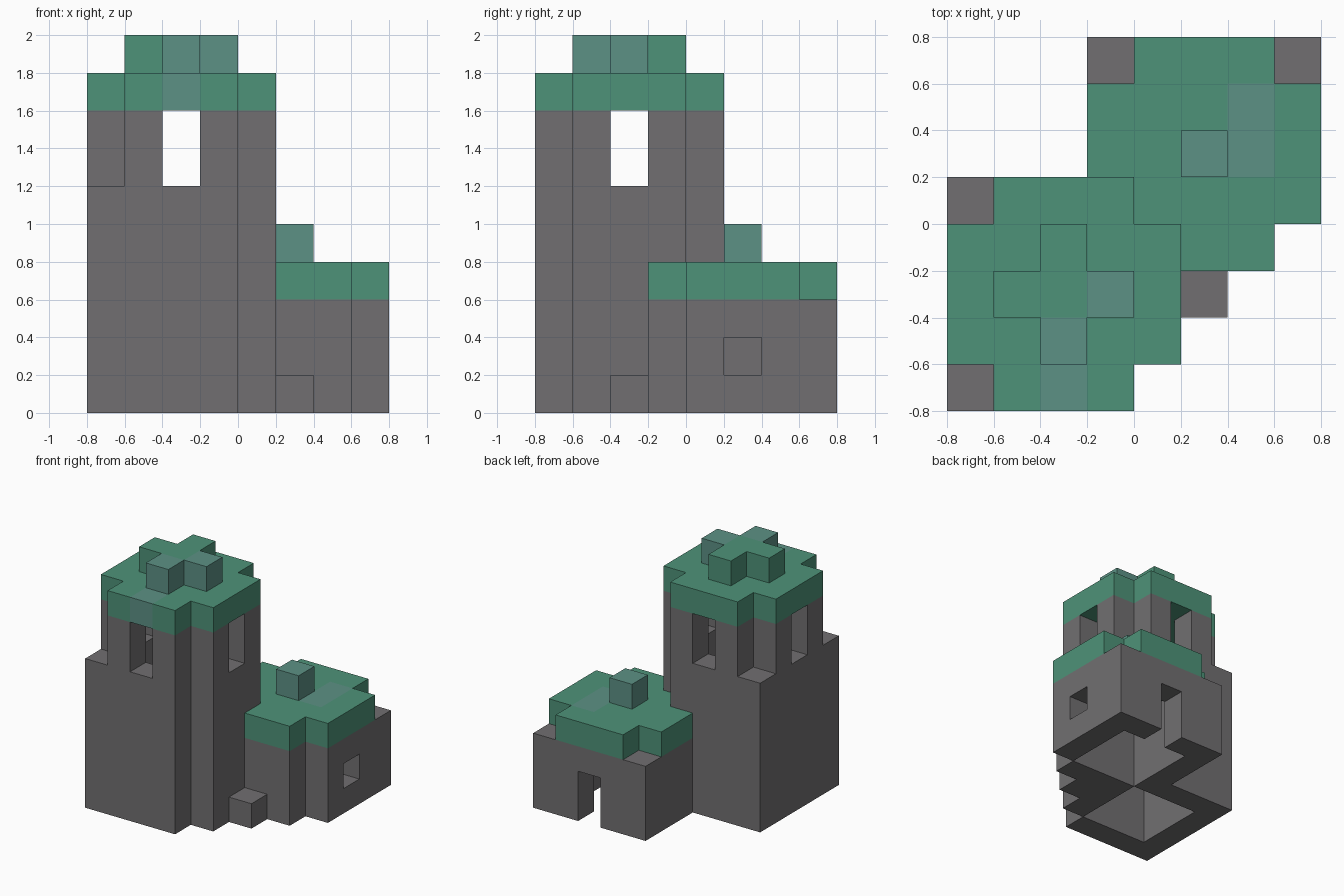
import bpy
import bmesh
from itertools import product
from mathutils import Vector

CELL = 0.2                      # edge of one building block
ORIGIN = Vector((-0.8, -0.8, 0))

if "Cube" in bpy.data.objects:
    bpy.data.objects.remove(bpy.data.objects["Cube"], do_unlink=True)


def material(name, rgb):
    m = bpy.data.materials.new(name)
    m.use_nodes = True
    m.diffuse_color = (*rgb, 1)
    m.node_tree.nodes["Principled BSDF"].inputs["Base Color"].default_value = (*rgb, 1)
    return m


STONE = material("grey stone", (0.165, 0.159, 0.165))
GREEN = material("green roof", (0.076, 0.29, 0.19))
TEAL = material("teal patch", (0.107, 0.283, 0.235))


def box(x, y, z):
    """Cells in half-open ranges along each axis."""
    return set(product(range(*x), range(*y), range(*z)))


def posts(x, y, z):
    """The four corner columns of a box."""
    return {c for c in box(x, y, z)
            if c[0] in (x[0], x[1] - 1) and c[1] in (y[0], y[1] - 1)}


def cell(x, y, z):
    return {(x, y, z)}


# Tower: hollow shaft, low corner buttresses, window slot on each side
T, T_IN = (0, 5), (1, 4)
shaft = box(T, T, (0, 8)) - box(T_IN, T_IN, (0, 8))
shaft -= posts(T, T, (6, 8)) | box((4, 5), (0, 1), (0, 8)) | box((4, 5), (4, 5), (0, 8))
shaft -= box((2, 3), T, (6, 8)) | box(T, (2, 3), (6, 8))
tower_roof = box(T, T, (8, 9)) - posts(T, T, (8, 9))
tower_cap = box((1, 4), (2, 3), (9, 10)) | box((2, 3), (1, 4), (9, 10))

# Hut: hollow room, joined to the tower at one corner
H, H_IN = (3, 8), (4, 7)
room = box(H, H, (0, 3)) - box(H_IN, H_IN, (0, 3))
room -= box((7, 8), (3, 4), (0, 3)) | box((3, 4), (3, 4), (0, 3))
room -= box((5, 6), (7, 8), (0, 2)) | cell(7, 5, 1)      # back door, side window
room -= shaft
hut_roof = box(H, H, (3, 4)) - posts(H, H, (3, 4)) | cell(3, 3, 3)
hut_roof -= shaft

# part name: (cells, main material, teal cells)
PARTS = {
    "tower_walls": (shaft, STONE, set()),
    "tower_roof": (tower_roof, GREEN, cell(2, 0, 8)),
    "tower_cap": (tower_cap, GREEN, cell(2, 1, 9) | cell(3, 2, 9)),
    "hut_walls": (room, STONE, set()),
    "hut_roof": (hut_roof, GREEN, box((6, 7), (5, 7), (3, 4))),
    "hut_chimney": (cell(5, 5, 4), TEAL, set()),
    "door_step_stone": (cell(5, 2, 0), STONE, set()),
}
FILLED = set().union(*(p[0] for p in PARTS.values()))


def build(name, cells, main, patches):
    """Skin a set of cells, leaving out faces hidden by a neighbour."""
    bm = bmesh.new()
    for c in sorted(cells):
        for axis, side in product(range(3), (0, 1)):
            near = list(c)
            near[axis] += 2 * side - 1
            if tuple(near) in FILLED:
                continue
            u, v = (axis + 1) % 3, (axis + 2) % 3
            ring = []
            for du, dv in ((0, 0), (1, 0), (1, 1), (0, 1)):
                p = Vector(c)
                p[axis] += side
                p[u] += du
                p[v] += dv
                ring.append(bm.verts.new(ORIGIN + p * CELL))
            face = bm.faces.new(ring if side else ring[::-1])
            face.material_index = int(c in patches)
    bmesh.ops.remove_doubles(bm, verts=bm.verts[:], dist=0.001)
    mesh = bpy.data.meshes.new(name)
    bm.to_mesh(mesh)
    bm.free()
    mesh.materials.append(main)
    if patches:
        mesh.materials.append(TEAL)
    obj = bpy.data.objects.new(name, mesh)
    bpy.context.scene.collection.objects.link(obj)


for part, spec in PARTS.items():
    build(part, *spec)
